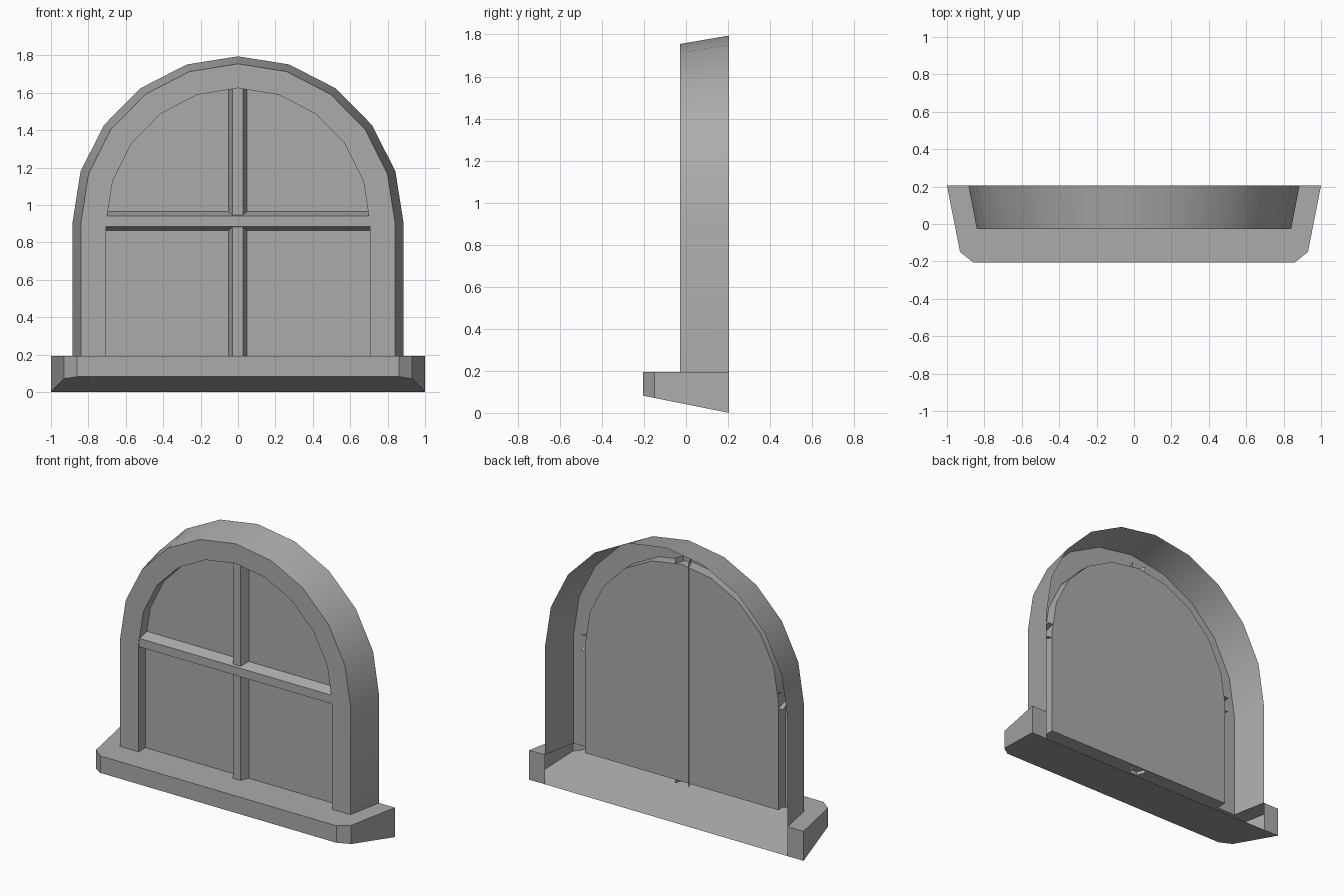
import bpy, bmesh
from math import pi, cos, sin

cube = bpy.data.objects.get("Cube")
if cube:
    bpy.data.objects.remove(cube, do_unlink=True)

GREY = (0.41, 0.41, 0.41, 1)
stone = bpy.data.materials.new("plain_grey")
stone.use_nodes = True
stone.diffuse_color = GREY
stone.node_tree.nodes["Principled BSDF"].inputs["Base Color"].default_value = GREY

SILL_TOP = 0.194
SPRING = 0.905          # height where the arch begins
BACK, FRONT, PANE = 0.205, -0.028, 0.045


def finish(name, bm):
    """Turn the open shell to face the front and make an object of it."""
    bmesh.ops.recalc_face_normals(bm, faces=bm.faces)
    if sum(f.normal.y * f.calc_area() for f in bm.faces) > 0:
        bmesh.ops.reverse_faces(bm, faces=bm.faces)
    mesh = bpy.data.meshes.new(name)
    bm.to_mesh(mesh)
    bm.free()
    mesh.materials.append(stone)
    obj = bpy.data.objects.new(name, mesh)
    bpy.context.collection.objects.link(obj)
    bpy.ops.object.select_all(action='DESELECT')
    obj.select_set(True)
    bpy.context.view_layer.objects.active = obj
    bpy.ops.object.shade_smooth_by_angle(angle=pi / 6)


def strip(bm, a, b):
    """Quads between two rows of vertices."""
    for i in range(len(a) - 1):
        bm.faces.new((a[i], a[i + 1], b[i + 1], b[i]))


def arch(bm, width, rise, y):
    """Round-headed outline standing on the sill."""
    pts = [(width, SILL_TOP)]
    pts += [(width * cos(pi * i / 10), SPRING + rise * sin(pi * i / 10)) for i in range(11)]
    pts += [(-width, SILL_TOP)]
    return [bm.verts.new((x, y, z)) for x, z in pts]


# Arched frame: outer wall, front face and reveal
bm = bmesh.new()
rows = [arch(bm, 0.885, 0.89, BACK), arch(bm, 0.84, 0.85, FRONT),
        arch(bm, 0.705, 0.72, FRONT), arch(bm, 0.705, 0.72, PANE)]
for a, b in zip(rows, rows[1:]):
    strip(bm, a, b)
finish("arched_frame", bm)

# Window pane
bm = bmesh.new()
bm.faces.new(arch(bm, 0.705, 0.72, PANE))
finish("window_pane", bm)


# Glazing bars: tapered channels, open behind
def glazing_bar(name, front, back, start, end, centre, place):
    bm = bmesh.new()
    section = [(-0.05, back), (-0.028, front), (0.028, front), (0.05, back)]
    ends = [[bm.verts.new(place(centre + s, y, t)) for s, y in section] for t in (start, end)]
    strip(bm, *ends)
    finish(name, bm)


glazing_bar("upright_bar", -0.01, PANE + 0.001, 0.17, 1.655, -0.002,
            lambda s, y, t: (s, y, t))
glazing_bar("cross_bar", -0.025, PANE - 0.001, -0.735, 0.735, 0.914,
            lambda s, y, t: (t, y, s))

# Sill: sloping underside, open at the back behind the frame
bm = bmesh.new()
half = [(0.885, BACK), (1, BACK), (0.93, -0.15), (0.86, -0.205)]
rim = half + [(-x, y) for x, y in reversed(half)]
top = [bm.verts.new((x, y, SILL_TOP)) for x, y in rim]
low = [bm.verts.new((x, y, 0.2 * (BACK - y))) for x, y in rim]
strip(bm, top, low)
bm.faces.new(low)
notch = [(-0.84, FRONT), (-0.705, FRONT), (-0.705, PANE),
         (0.705, PANE), (0.705, FRONT), (0.84, FRONT)]
bm.faces.new(top + [bm.verts.new((x, y, SILL_TOP)) for x, y in notch])
finish("window_sill", bm)
